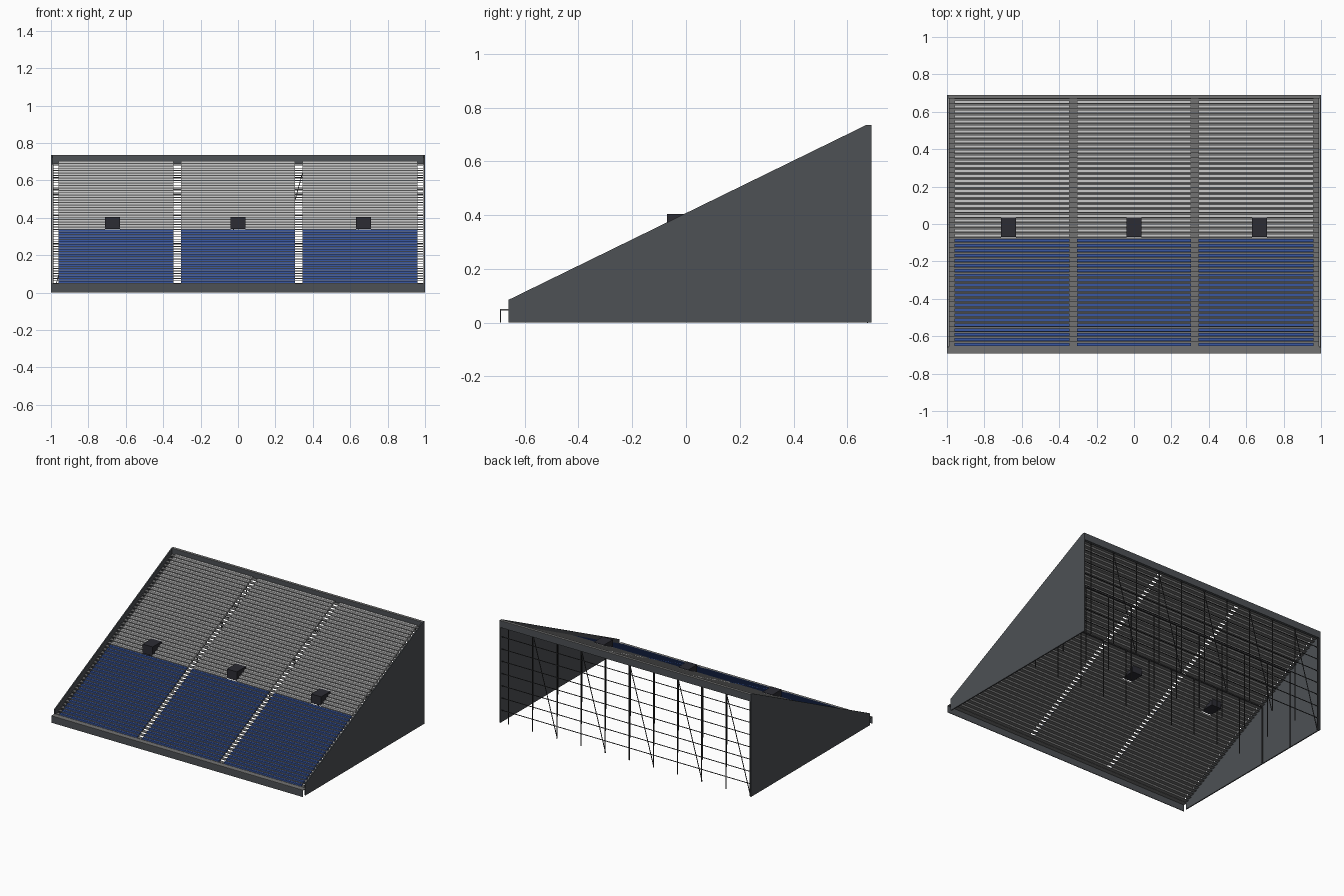
import bpy, bmesh
from mathutils import Vector

cube = bpy.data.objects.get("Cube")
if cube:
    bpy.data.objects.remove(cube, do_unlink=True)


def material(name, r, g, b):
    m = bpy.data.materials.new(name)
    m.use_nodes = True
    m.diffuse_color = (r, g, b, 1)
    m.node_tree.nodes["Principled BSDF"].inputs["Base Color"].default_value = (r, g, b, 1)
    return m


WALL = material("slate cladding", 0.075, 0.082, 0.09)
DECK = material("deck grey", 0.17, 0.17, 0.17)
WHITE = material("seat white", 0.6, 0.6, 0.6)
BLUE = material("seat blue", 0.04, 0.095, 0.36)
DARK = material("entrance charcoal", 0.025, 0.025, 0.033)
STEEL = material("frame steel", 0.04, 0.04, 0.042)


def finish(name, bm, mat):
    mesh = bpy.data.meshes.new(name)
    bmesh.ops.recalc_face_normals(bm, faces=bm.faces)
    bm.to_mesh(mesh)
    bm.free()
    mesh.materials.append(mat)
    obj = bpy.data.objects.new(name, mesh)
    bpy.context.collection.objects.link(obj)


def add_box(bm, x, y, z):
    verts = bmesh.ops.create_cube(bm, size=1)["verts"]
    for v in verts:
        v.co = Vector([(a + b) / 2 + c * (b - a) for c, (a, b) in zip(v.co, (x, y, z))])


def add_bar(bm, a, b, t=0.005):
    a, b = Vector(a), Vector(b)
    turn = (b - a).to_track_quat('Z', 'Y')
    for v in bmesh.ops.create_cube(bm, size=1)["verts"]:
        v.co = (a + b) / 2 + turn @ Vector((v.co.x * t, v.co.y * t, v.co.z * (b - a).length))


def box(name, x, y, z, mat):
    bm = bmesh.new()
    add_box(bm, x, y, z)
    finish(name, bm, mat)


ROWS, BLUE_ROWS = 50, 22
DEPTH, RISE = 0.0265, 0.0131
FRONT, BASE = -0.655, 0.052
SECTIONS = [(-0.96, -0.345), (-0.305, 0.305), (0.345, 0.96)]
AISLES = [(-0.99, -0.96), (-0.345, -0.305), (0.305, 0.345), (0.96, 0.99)]
ENTRANCES = [-0.67, 0, 0.67]
HALF = 0.04


def row_spans(i):
    # Rows beside the entrances are split around them
    if not BLUE_ROWS <= i < BLUE_ROWS + 4:
        return SECTIONS
    spans = []
    for (a, b), c in zip(SECTIONS, ENTRANCES):
        spans += [(a, c - HALF), (c + HALF, b)]
    return spans


# Stepped deck, open aisle treads and seat rows
deck, aisle, white, blue = (bmesh.new() for _ in range(4))
for i in range(ROWS):
    y, z = FRONT + i * DEPTH, BASE + i * RISE
    seats = blue if i < BLUE_ROWS else white
    for span in row_spans(i):
        add_box(deck, span, (y, y + DEPTH), (z - 0.004, z))
        add_box(deck, span, (y + DEPTH - 0.003, y + DEPTH), (z, z + RISE - 0.004))
        add_box(seats, span, (y + 0.002, y + 0.018), (z, z + 0.0105))
    for span in AISLES:
        add_box(aisle, span, (y, y + DEPTH), (z - 0.004, z))
finish("stepped_deck", deck, DECK)
finish("aisle_treads", aisle, DECK)
finish("upper_seats", white, WHITE)
finish("lower_seats", blue, BLUE)

# Side walls
PROFILE = [(-0.66, 0), (-0.66, 0.085), (0.67, 0.735), (0.69, 0.735), (0.69, 0)]
for side, name in ((1, "left_wall"), (-1, "right_wall")):
    bm = bmesh.new()
    face = bm.faces.new([bm.verts.new((side, y, z)) for y, z in PROFILE])
    out = bmesh.ops.extrude_face_region(bm, geom=[face])["geom"]
    for v in out:
        if isinstance(v, bmesh.types.BMVert):
            v.co.x -= side * 0.008
    finish(name, bm, WALL)

# Front barrier and rear parapet
box("front_fascia", (-1, 1), (-0.692, -0.688), (0, 0.048), WALL)
box("front_walkway", (-1, 1), (-0.692, FRONT), (0.046, 0.05), DECK)
box("rear_parapet", (-0.992, 0.992), (0.67, 0.69), (0.685, 0.733), WALL)
box("rear_parapet_cap", (-0.992, 0.992), (0.67, 0.69), (0.733, 0.735), DECK)

# Entrance boxes
for name, x in zip(("right_entrance", "middle_entrance", "left_entrance"), ENTRANCES):
    box(name, (x - HALF, x + HALF), (-0.07, 0.034), (0.34, 0.405), DARK)

# Supporting frame: posts in rows, rails and braces at the back
frame = bmesh.new()
POSTS = [-0.985 + 0.192 * k for k in range(11)]
for y in (0.68, 0.4, 0.12):
    top = BASE + (y - FRONT - DEPTH) / DEPTH * RISE - 0.008
    for x in POSTS:
        add_bar(frame, (x, y, 0), (x, y, top))
    add_bar(frame, (-0.99, y, top), (0.99, y, top), 0.008)
for k in range(1, 8):
    add_bar(frame, (-0.99, 0.68, 0.088 * k), (0.99, 0.68, 0.088 * k), 0.004)
for k in range(0, 10, 2):
    add_bar(frame, (POSTS[k], 0.675, 0), (POSTS[k + 1], 0.675, 0.69), 0.004)
finish("support_frame", frame, STEEL)
